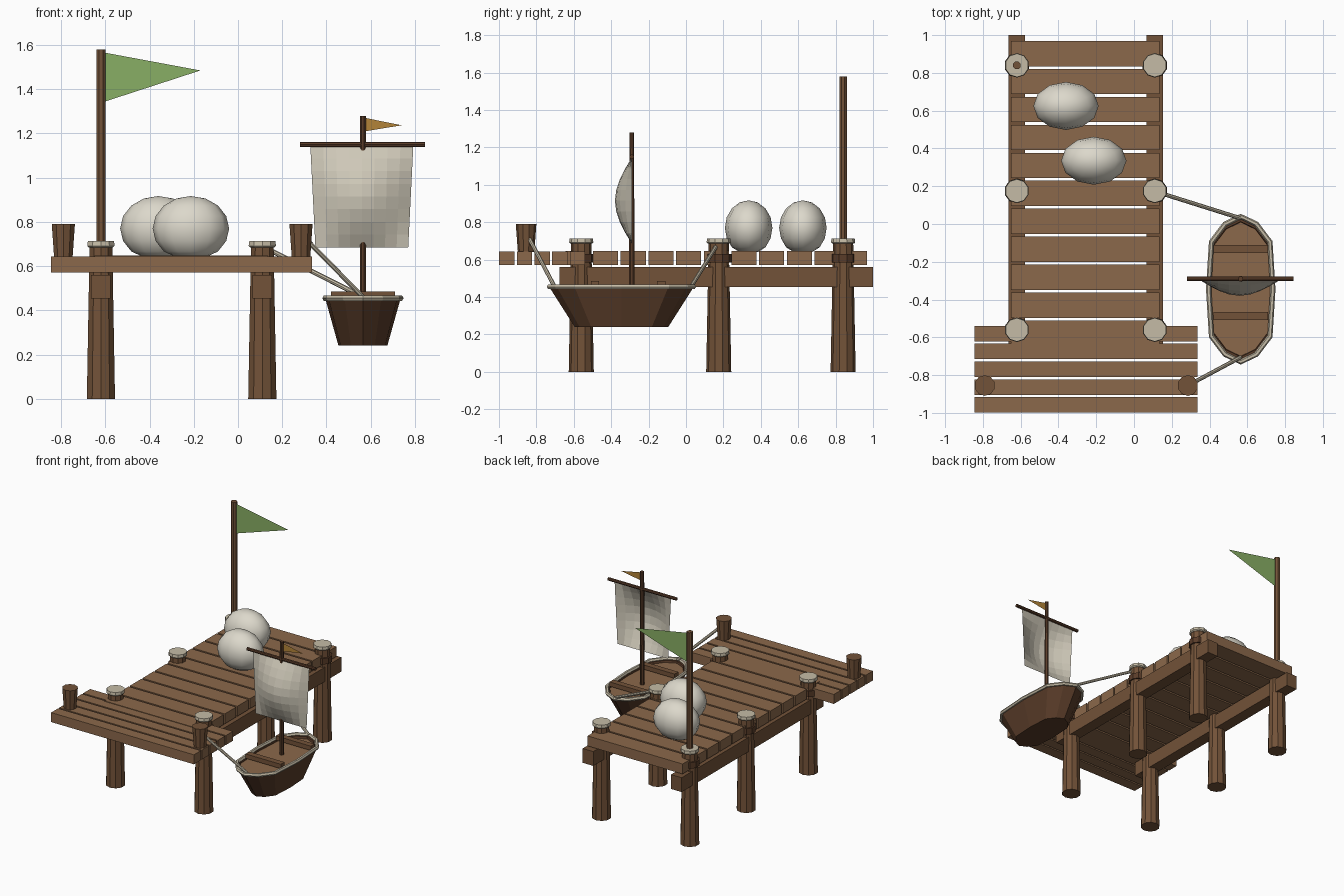
import bpy, math
from mathutils import Vector

if "Cube" in bpy.data.objects:
    bpy.data.objects.remove(bpy.data.objects["Cube"])


def mat(name, c):
    m = bpy.data.materials.new(name)
    m.diffuse_color = (*c, 1)
    m.use_nodes = True
    m.node_tree.nodes["Principled BSDF"].inputs["Base Color"].default_value = m.diffuse_color
    return m


PLANK = mat("plank_wood", (0.26, 0.14, 0.07))
WOOD = mat("post_wood", (0.17, 0.085, 0.04))
DARK = mat("dark_wood", (0.10, 0.045, 0.022))
CREAM = mat("rope_cream", (0.56, 0.50, 0.38))
SAIL = mat("sail_cloth", (0.62, 0.58, 0.48))
SACK = mat("sack_cloth", (0.72, 0.69, 0.60))
GREEN = mat("green_cloth", (0.25, 0.43, 0.13))
ORANGE = mat("orange_cloth", (0.45, 0.23, 0.04))


def mesh(name, verts, faces, m):
    me = bpy.data.meshes.new(name)
    me.from_pydata([tuple(v) for v in verts], [], faces)
    me.materials.append(m)
    ob = bpy.data.objects.new(name, me)
    bpy.context.collection.objects.link(ob)
    return ob


def box(name, lo, hi, m):
    v = [(x, y, z) for x in (lo[0], hi[0]) for y in (lo[1], hi[1]) for z in (lo[2], hi[2])]
    f = [(0, 1, 3, 2), (4, 6, 7, 5), (0, 4, 5, 1), (2, 3, 7, 6), (0, 2, 6, 4), (1, 5, 7, 3)]
    return mesh(name, v, f, m)


def loft(name, rings, m):
    """Join equal rings of points and cap both ends."""
    n = len(rings[0])
    v = [p for r in rings for p in r]
    f = [(k * n + i, k * n + (i + 1) % n, (k + 1) * n + (i + 1) % n, (k + 1) * n + i)
         for k in range(len(rings) - 1) for i in range(n)]
    f += [tuple(reversed(range(n))), tuple(range(len(v) - n, len(v)))]
    return mesh(name, v, f, m)


def turned(name, x, y, profile, m, n=10):
    """Upright round part from (radius, z) pairs."""
    return loft(name, [[(x + r * math.cos(math.tau * (i + .5) / n),
                         y + r * math.sin(math.tau * (i + .5) / n), z) for i in range(n)]
                       for r, z in profile], m)


def rod(name, a, b, r, m, n=8):
    a, b = Vector(a), Vector(b)
    q = (b - a).to_track_quat('Z', 'Y')
    ring = [q @ Vector((r * math.cos(math.tau * i / n), r * math.sin(math.tau * i / n), 0))
            for i in range(n)]
    return loft(name, [[a + p for p in ring], [b + p for p in ring]], m)


# Deck planks and wide landing planks
for i in range(11):
    y = 0.902 - 0.148 * i
    box("deck_plank", (-0.65, y - 0.067, 0.572), (0.135, y + 0.067, 0.647), PLANK)
for i in range(5):
    y = -0.958 + 0.0945 * i
    box("landing_plank", (-0.845, y - 0.041, 0.572), (0.335, y + 0.041, 0.643), PLANK)

# Side beams, posts with collars and caps
for x in (-0.62, 0.11):
    box("side_beam", (x - 0.044, -0.675, 0.453), (x + 0.044, 1.0, 0.56), WOOD)
    for y in (0.84, 0.175, -0.56):
        turned("post", x, y, [(0.067, 0), (0.054, 0.69)], WOOD)
        turned("post_collar", x, y, [(0.067, 0.585), (0.067, 0.63)], DARK)
        turned("post_cap", x, y, [(0.058, 0.685), (0.065, 0.692), (0.062, 0.713)], CREAM)

# Mooring bollards
for x in (-0.79, 0.285):
    turned("bollard", x, -0.855, [(0.044, 0.64), (0.055, 0.79)], WOOD)

# Flagpole and flag
turned("flagpole", -0.62, 0.84, [(0.022, 0.6), (0.022, 1.58)], WOOD, 8)
mesh("flag", [(-0.6, 0.84, 1.565), (-0.6, 0.84, 1.345), (-0.17, 0.84, 1.485)], [(0, 1, 2)], GREEN)

# Cargo sacks with settled bottoms
for x, y in ((-0.36, 0.625), (-0.213, 0.335)):
    bpy.ops.mesh.primitive_uv_sphere_add(segments=12, ring_count=8, location=(x, y, 0.77))
    ob = bpy.context.object
    ob.name = "sack"
    for v in ob.data.vertices:
        v.co = (v.co.x * 0.173, v.co.y * 0.127, max(v.co.z * 0.147, -0.13))
    ob.data.materials.append(SACK)
    bpy.ops.object.shade_smooth()

# Boat hull
BX, BY = 0.565, -0.345
half = [(0.083, 0.345), (0.155, 0.25), (0.17, 0.0), (0.155, -0.25), (0.083, -0.345)]
outline = [(0, -0.385)] + [(x, y) for x, y in reversed(half)] + [(0, 0.385)] + [(-x, y) for x, y in half]


def ring(s, z):
    return [Vector((BX + x * s, BY + y * s, z)) for x, y in outline]


loft("boat_hull", [ring(0.65, 0.24), ring(1, 0.452), ring(0.93, 0.452), ring(0.92, 0.435)], DARK)
mesh("boat_floor", ring(0.93, 0.437), [tuple(range(len(outline)))], PLANK)

# Boat rim
cu = bpy.data.curves.new("boat_rim", 'CURVE')
cu.dimensions = '3D'
cu.bevel_depth = 0.014
cu.bevel_resolution = 1
sp = cu.splines.new('POLY')
sp.points.add(len(outline) - 1)
for p, v in zip(sp.points, ring(1, 0.455)):
    p.co = (*v, 1)
sp.use_cyclic_u = True
sp.use_smooth = False
cu.materials.append(CREAM)
bpy.context.collection.objects.link(bpy.data.objects.new("boat_rim", cu))

# Boat benches
for y in (-0.132, -0.487):
    box("boat_bench", (BX - 0.145, y - 0.022, 0.452), (BX + 0.145, y + 0.022, 0.485), WOOD)

# Mast, yard and pennant
MY = -0.29
turned("mast", BX, MY, [(0.015, 0.43), (0.014, 1.28)], DARK, 8)
rod("yard", (0.28, MY, 1.15), (0.845, MY, 1.15), 0.012, DARK)
mesh("pennant", [(0.577, MY, 1.27), (0.577, MY, 1.21), (0.74, MY, 1.237)], [(0, 1, 2)], ORANGE)

# Bulging sail
N = 8
sv = []
for j in range(N + 1):
    t = j / N
    for i in range(N + 1):
        u = i / N
        w = 0.21 + 0.023 * t
        sv.append((BX - 0.005 + (2 * u - 1) * w,
                   MY - 0.09 * math.sin(math.pi * u) * math.sin(math.pi * t), 0.685 + 0.46 * t))
sf = [(j * (N + 1) + i, j * (N + 1) + i + 1, (j + 1) * (N + 1) + i + 1, (j + 1) * (N + 1) + i)
      for j in range(N) for i in range(N)]
mesh("sail", sv, sf, SAIL)

# Mooring ropes
rod("bow_rope", (0.12, 0.17, 0.685), (BX, 0.03, 0.46), 0.011, CREAM)
rod("stern_rope", (0.285, -0.855, 0.745), (BX, -0.705, 0.46), 0.011, CREAM)
